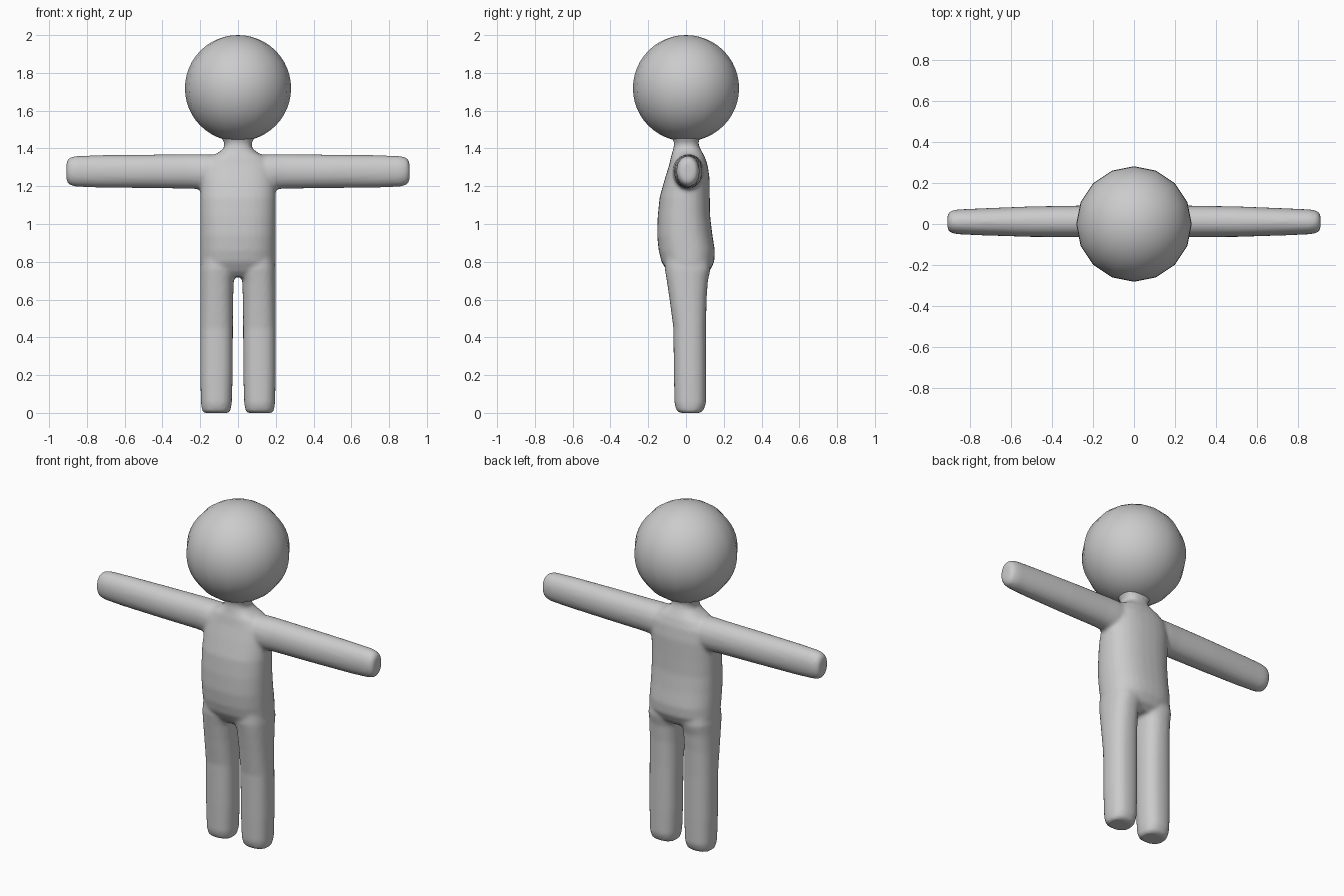
import bpy, bmesh, math
from mathutils import Vector

if "Cube" in bpy.data.objects:
    bpy.data.objects.remove(bpy.data.objects["Cube"])

grey = bpy.data.materials.new("light_grey")
grey.diffuse_color = (0.6, 0.6, 0.6, 1)
grey.use_nodes = True
grey.node_tree.nodes["Principled BSDF"].inputs["Base Color"].default_value = grey.diffuse_color


def loft(bm, sections, place, power=2.4, n=32):
    """Skin rounded sections (t, a_min, a_max, b_min, b_max) and cap both ends."""
    rings = []
    for t, a0, a1, b0, b1 in sections:
        ring = []
        for i in range(n):
            c, s = math.cos(2 * math.pi * i / n), math.sin(2 * math.pi * i / n)
            a = (a0 + a1) / 2 + (a1 - a0) / 2 * math.copysign(abs(c) ** (2 / power), c)
            b = (b0 + b1) / 2 + (b1 - b0) / 2 * math.copysign(abs(s) ** (2 / power), s)
            ring.append(bm.verts.new(place(t, a, b)))
        rings.append(ring)
    faces = [bm.faces.new((p[i], p[(i + 1) % n], q[(i + 1) % n], q[i]))
             for p, q in zip(rings, rings[1:]) for i in range(n)]
    faces += [bm.faces.new(rings[0][::-1]), bm.faces.new(rings[-1])]
    bmesh.ops.recalc_face_normals(bm, faces=faces)


bm = bmesh.new()

# Torso with belly, seat and neck: height, x range, y range
torso = [(0.72, -.17, .17, -.07, .085), (0.75, -.195, .195, -.10, .125),
         (0.80, -.20, .20, -.13, .15), (0.86, -.20, .20, -.145, .153),
         (0.94, -.20, .20, -.153, .14), (1.04, -.20, .20, -.15, .128),
         (1.14, -.20, .20, -.14, .126), (1.24, -.198, .198, -.112, .125),
         (1.31, -.19, .19, -.09, .115), (1.355, -.15, .15, -.08, .10),
         (1.38, -.10, .10, -.072, .086), (1.405, -.073, .073, -.066, .072),
         (1.43, -.073, .073, -.063, .066), (1.46, -.09, .09, -.075, .075),
         (1.50, -.09, .09, -.075, .075)]
loft(bm, torso, lambda t, a, b: (a, b, t))

# Legs: height, x range, y range
leg = [(0.0, .05, .18, -.032, .075), (0.012, .04, .19, -.05, .092),
       (0.05, .033, .196, -.061, .106), (0.20, .028, .20, -.064, .107),
       (0.45, .027, .20, -.067, .106), (0.60, .026, .20, -.087, .109),
       (0.70, .022, .20, -.102, .116), (0.76, .01, .20, -.112, .13),
       (0.84, .01, .19, -.11, .12)]
# Arms: distance from the centre, y range, z range
arm = [(0.05, -.07, .09, 1.20, 1.365), (0.18, -.07, .093, 1.183, 1.37),
       (0.25, -.064, .09, 1.187, 1.37), (0.50, -.063, .086, 1.19, 1.367),
       (0.75, -.055, .076, 1.193, 1.364), (0.86, -.05, .071, 1.198, 1.36),
       (0.895, -.042, .063, 1.208, 1.35), (0.908, -.026, .047, 1.23, 1.328)]
for side in (-1, 1):
    loft(bm, leg, lambda t, a, b: (side * a, b, t))
    loft(bm, arm, lambda t, a, b: (side * t, a, b), power=2.1)

mesh = bpy.data.meshes.new("body")
bm.to_mesh(mesh)
bm.free()
mesh.materials.append(grey)
body = bpy.data.objects.new("body", mesh)
bpy.context.collection.objects.link(body)

# Blend the limbs and torso into one soft skin
remesh = body.modifiers.new("skin", 'REMESH')
remesh.mode = 'VOXEL'
remesh.voxel_size = 0.011
remesh.use_smooth_shade = True
smooth = body.modifiers.new("soften", 'SMOOTH')
smooth.factor = 0.5
smooth.iterations = 5

# Head
bpy.ops.mesh.primitive_uv_sphere_add(segments=16, ring_count=24, radius=0.281,
                                     location=(0, 0, 1.719))
head = bpy.context.object
head.name = "head"
head.data.materials.append(grey)
bpy.ops.object.shade_smooth()
